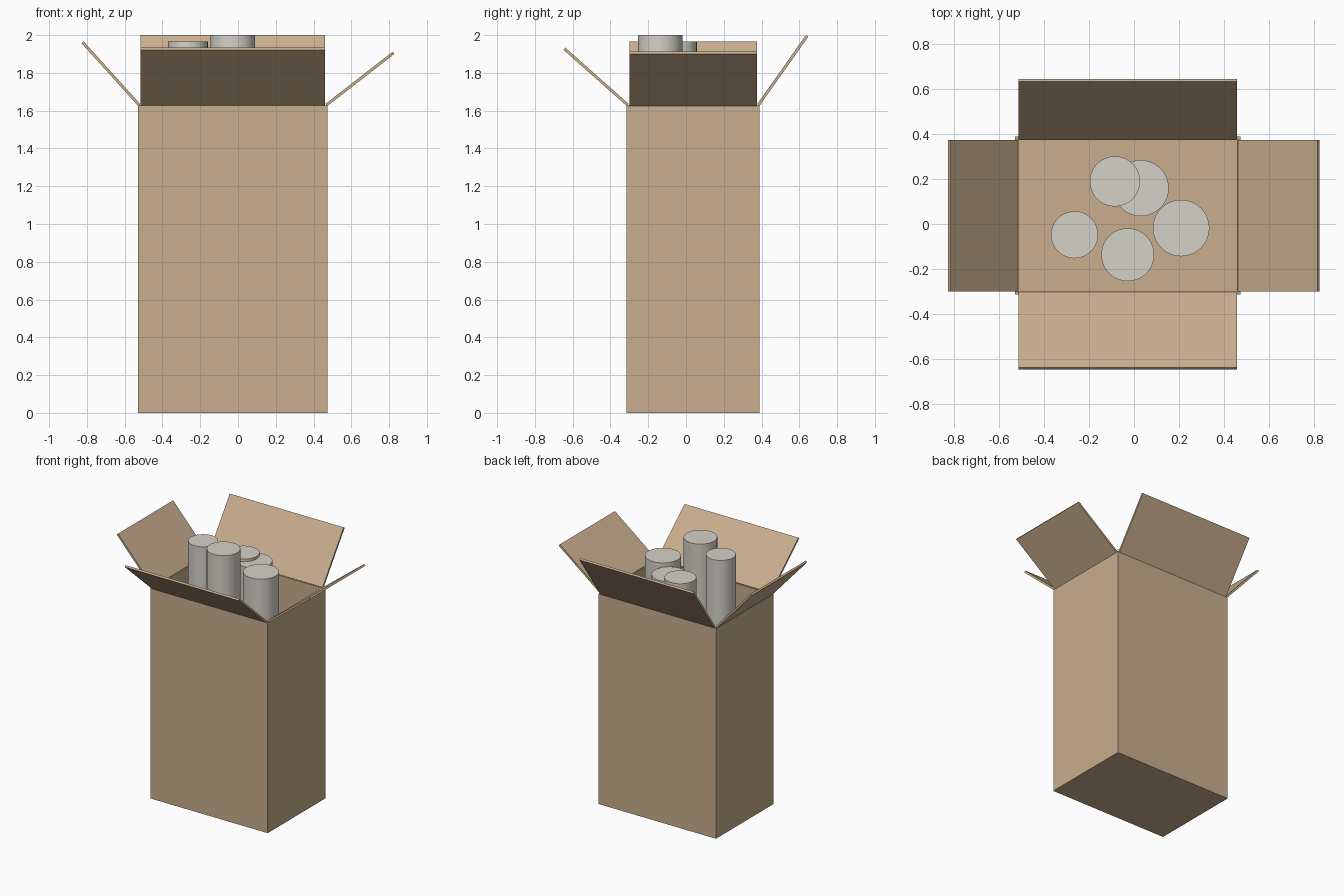
import bpy, bmesh
from mathutils import Vector, Matrix

if "Cube" in bpy.data.objects:
    bpy.data.objects.remove(bpy.data.objects["Cube"])

X0, X1, Y0, Y1, H, T = -0.53, 0.475, -0.315, 0.39, 1.63, 0.015


def material(name, color):
    m = bpy.data.materials.new(name)
    m.diffuse_color = (*color, 1)
    m.use_nodes = True
    m.node_tree.nodes["Principled BSDF"].inputs["Base Color"].default_value = m.diffuse_color
    return m


cardboard = material("cardboard", (0.58, 0.42, 0.27))
pale_grey = material("pale_grey", (0.66, 0.64, 0.58))


def add_object(name, bm, mat):
    me = bpy.data.meshes.new(name)
    bm.to_mesh(me)
    bm.free()
    me.materials.append(mat)
    ob = bpy.data.objects.new(name, me)
    bpy.context.collection.objects.link(ob)
    return ob


# Open carton: cube without its top, thickened inward
bm = bmesh.new()
bmesh.ops.create_cube(bm, size=1, matrix=Matrix.Translation(((X0 + X1) / 2, (Y0 + Y1) / 2, H / 2))
                      @ Matrix.Diagonal((X1 - X0, Y1 - Y0, H, 1)))
top = [f for f in bm.faces if f.normal.z > 0.5]
bmesh.ops.delete(bm, geom=top, context='FACES_ONLY')
carton = add_object("carton", bm, cardboard)
wall = carton.modifiers.new("wall", 'SOLIDIFY')
wall.thickness = T
wall.offset = -1
wall.use_even_offset = True


# Flaps: thin slabs from the hinge edge centre to the tip edge centre
def flap(name, hinge, tip, width):
    a, b = Vector(hinge), Vector(tip)
    u = (b - a).normalized()
    v = u.cross(Vector((0, 0, 1))).normalized()
    n = u.cross(v)
    rot = Matrix((u, v, n)).transposed().to_4x4()
    bm = bmesh.new()
    bmesh.ops.create_cube(bm, size=1, matrix=Matrix.Translation((a + b) / 2) @ rot
                          @ Matrix.Diagonal(((b - a).length, width, T, 1)))
    add_object(name, bm, cardboard)


cx, cy = (X0 + X1) / 2, (Y0 + Y1) / 2
wx, wy = X1 - X0 - 2 * T, Y1 - Y0 - 2 * T
flap("left_flap", (-0.523, cy, H), (-0.823, cy, 1.962), wy)
flap("right_flap", (0.468, cy, H), (0.823, cy, 1.906), wy)
flap("front_flap", (cx, -0.308, H), (cx, -0.644, 1.928), wx)
flap("back_flap", (cx, 0.383, H), (cx, 0.641, 1.996), wx)

# Upright rolls standing on the carton floor: x, y, radius, top height
rolls = [(-0.085, 0.19, 0.112, 1.83), (0.03, 0.16, 0.125, 1.81), (0.21, -0.018, 0.126, 1.84),
         (-0.028, -0.137, 0.118, 2.0), (-0.265, -0.048, 0.105, 1.965)]
for i, (x, y, r, z) in enumerate(rolls, 1):
    bm = bmesh.new()
    bmesh.ops.create_cone(bm, cap_ends=True, segments=40, radius1=r, radius2=r, depth=z - T,
                          matrix=Matrix.Translation((x, y, (z + T) / 2)))
    ob = add_object(f"roll_{i}", bm, pale_grey)
    bpy.ops.object.select_all(action='DESELECT')
    ob.select_set(True)
    bpy.context.view_layer.objects.active = ob
    bpy.ops.object.shade_smooth_by_angle()
